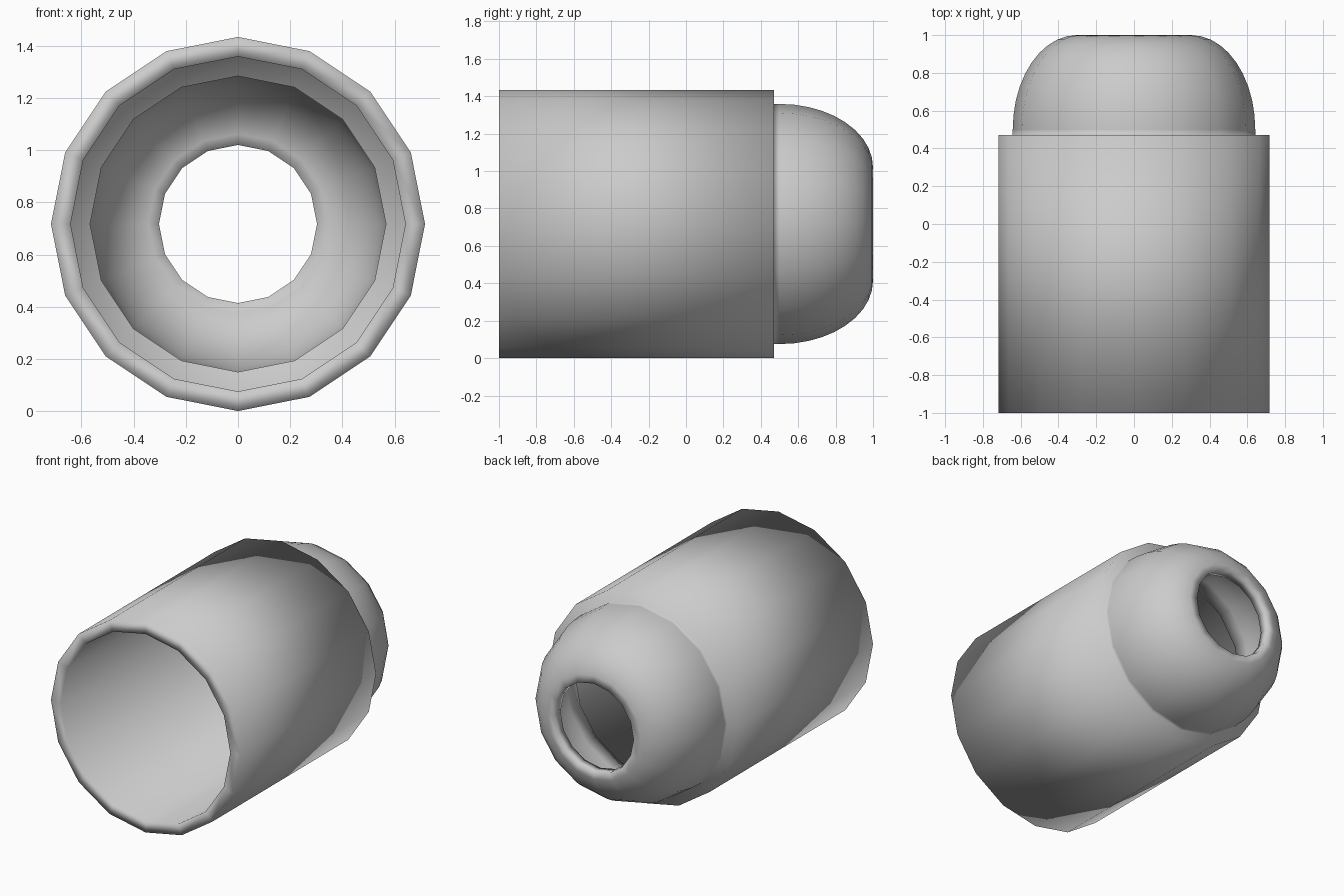
import bpy, bmesh, math

if "Cube" in bpy.data.objects:
    bpy.data.objects.remove(bpy.data.objects["Cube"], do_unlink=True)

SIDES = 16
RADIUS = 0.717      # outer sleeve
WALL = 0.075        # wall thickness everywhere
STEP = 0.47         # where the sleeve ends and the dome begins
HOLE = 0.303
DOME = RADIUS - WALL
DOME_STEPS = 10


def dome_arc(radius, start, end):
    """Quarter ellipse from the dome base to the hole, as (radius, y)."""
    points = []
    for i in range(DOME_STEPS + 1):
        a = math.pi / 2 * i / DOME_STEPS
        points.append((HOLE + (radius - HOLE) * math.cos(a),
                       start + (end - start) * math.sin(a)))
    return points


# Closed wall section: outside from front to back, then inside back to front
outer = [(RADIUS, -1), (RADIUS, STEP), (DOME, STEP)] + dome_arc(DOME, STEP + 0.03, 1)
inner = [(DOME, -1), (DOME, STEP - WALL), (DOME - WALL, STEP - WALL)]
inner += dome_arc(DOME - WALL, STEP + 0.03, 1 - WALL)
section = outer + inner[::-1]

# Lathe the section around the y axis
bm = bmesh.new()
rings = []
for s in range(SIDES):
    a = 2 * math.pi * s / SIDES
    rings.append([bm.verts.new((r * math.sin(a), y, RADIUS + r * math.cos(a)))
                  for r, y in section])
count = len(section)
for s in range(SIDES):
    here, there = rings[s], rings[(s + 1) % SIDES]
    for i in range(count):
        j = (i + 1) % count
        bm.faces.new((here[i], here[j], there[j], there[i]))
bmesh.ops.recalc_face_normals(bm, faces=bm.faces)
for face in bm.faces:
    face.smooth = True

mesh = bpy.data.meshes.new("domed_sleeve")
bm.to_mesh(mesh)
bm.free()
sleeve = bpy.data.objects.new("domed_sleeve", mesh)
bpy.context.collection.objects.link(sleeve)

# Plain grey finish
grey = bpy.data.materials.new("light_grey")
grey.use_nodes = True
colour = (0.6, 0.6, 0.6, 1)
grey.diffuse_color = colour
grey.node_tree.nodes["Principled BSDF"].inputs["Base Color"].default_value = colour
mesh.materials.append(grey)
